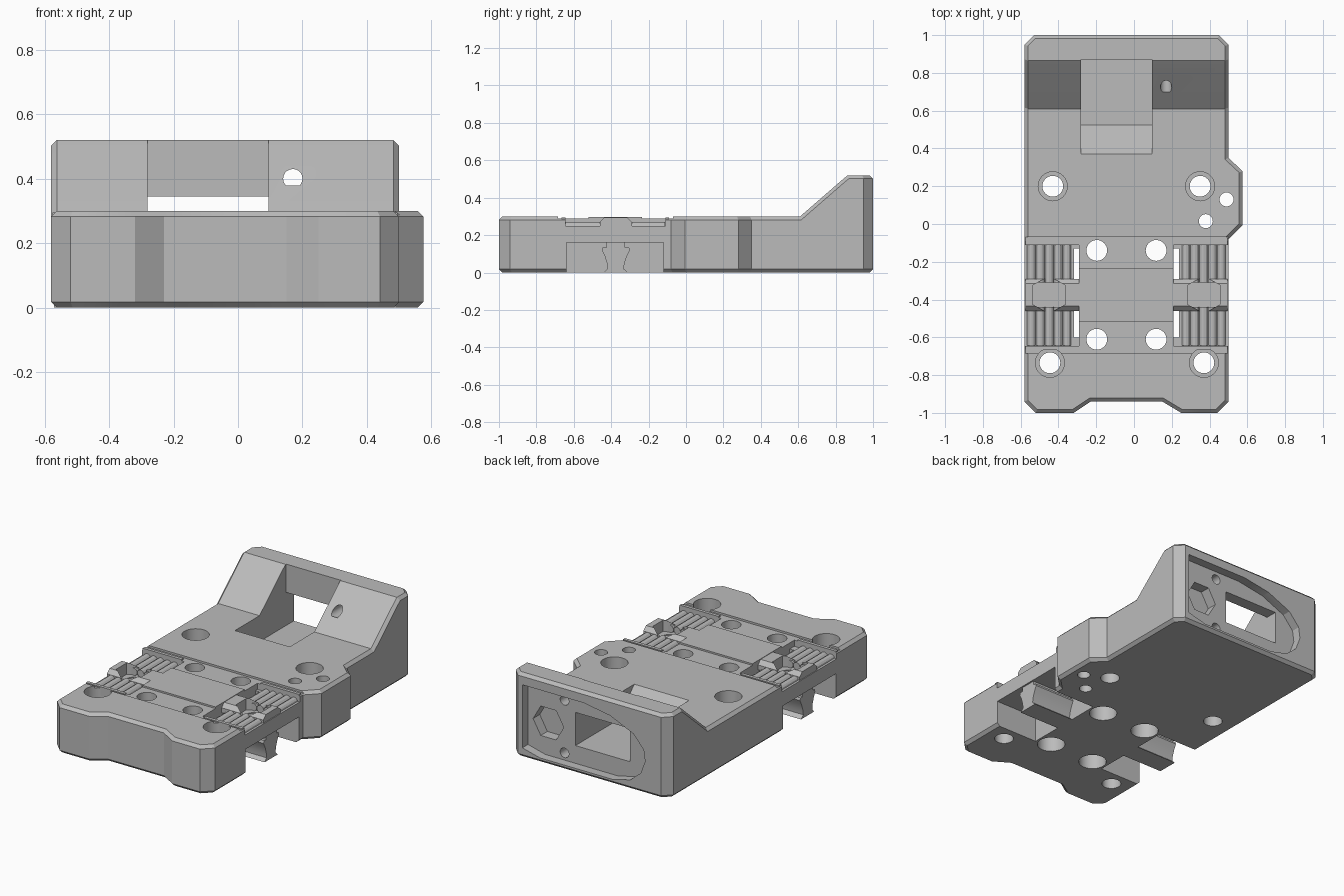
import bpy, bmesh, math

if "Cube" in bpy.data.objects:
    bpy.data.objects.remove(bpy.data.objects["Cube"])

CX = -0.04    # centre line of the main block
CY = -0.375   # centre line of the belt clamps

grey = bpy.data.materials.new("plastic_grey")
grey.use_nodes = True
COLOUR = (0.5, 0.5, 0.5, 1)
grey.diffuse_color = COLOUR
grey.node_tree.nodes["Principled BSDF"].inputs["Base Color"].default_value = COLOUR


def prism(name, pts, axis, a, b):
    """Extrude a 2D outline from a to b along the x, y or z axis."""
    place = {"x": lambda p, t: (t, p[0], p[1]),
             "y": lambda p, t: (p[0], t, p[1]),
             "z": lambda p, t: (p[0], p[1], t)}[axis]
    bm = bmesh.new()
    low = [bm.verts.new(place(p, a)) for p in pts]
    high = [bm.verts.new(place(p, b)) for p in pts]
    bm.faces.new(low)
    bm.faces.new(high)
    n = len(pts)
    for i in range(n):
        j = (i + 1) % n
        bm.faces.new((low[i], low[j], high[j], high[i]))
    bmesh.ops.recalc_face_normals(bm, faces=bm.faces)
    me = bpy.data.meshes.new(name)
    bm.to_mesh(me)
    bm.free()
    me.materials.append(grey)
    ob = bpy.data.objects.new(name, me)
    bpy.context.collection.objects.link(ob)
    return ob


def box(name, x, y, z):
    return prism(name, [(x[0], y[0]), (x[1], y[0]), (x[1], y[1]), (x[0], y[1])], "z", *z)


def ring(u, v, r, n=32, turn=0.0):
    return [(u + r * math.cos(turn + math.tau * i / n),
             v + r * math.sin(turn + math.tau * i / n)) for i in range(n)]


def apply(ob, mod):
    bpy.context.view_layer.objects.active = ob
    bpy.ops.object.modifier_apply(modifier=mod.name)


def combine(ob, tool, op):
    mod = ob.modifiers.new("bool", "BOOLEAN")
    mod.operation, mod.solver, mod.object = op, "EXACT", tool
    apply(ob, mod)
    bpy.data.objects.remove(tool)


def cut(tool):
    combine(body, tool, "DIFFERENCE")


def side(s, inner, outer):
    return sorted((CX + s * inner, CX + s * outer))


# Main block: side profile intersected with the plan outline
profile = [(-1, 0), (-1, .3), (.61, .3), (.84, .5), (.865, .52), (1.0, .52), (1.0, 0)]
body = prism("carriage_body", profile, "x", -.7, .7)
plan = [(-.58, -.94), (-.52, -1), (-.32, -1), (-.23, -.94), (.15, -.94), (.25, -1),
        (.44, -1), (.5, -.94), (.5, -.08), (.575, -.005), (.575, .28), (.5, .35),
        (.5, .95), (.45, 1), (-.53, 1), (-.58, .95)]
combine(body, prism("plan", plan, "z", -.1, .7), "INTERSECT")
bevel = body.modifiers.new("bevel", "BEVEL")
bevel.width, bevel.segments, bevel.limit_method = .018, 1, "ANGLE"
bevel.angle_limit = math.radians(60)
apply(body, bevel)

# Rear slot with sloping floor, and its window through the back wall
cut(prism("slot", [(.36, .31), (.525, .14), (.87, .14), (.87, .6), (.36, .6)], "x", -.28, .095))
cut(box("window", (-.28, .095), (.8, 1.1), (.14, .345)))

# Back recess, nut pocket and screw holes
recess = [(.42, .06), (.42, .45), (.0, .45), (-.18, .42), (-.34, .35), (-.41, .27),
          (-.42, .2), (-.39, .12), (-.32, .06), (-.2, .03), (.3, .03)]
cut(prism("recess", recess, "y", .945, 1.1))
cut(prism("nut_pocket", ring(.28, .23, .105, 6), "y", .88, 1.0))
for z in (.075, .4):
    cut(prism("back_screw", ring(.17, z, .03, 20), "y", .7, 1.0))

# Shallow centre recess with a raised middle pad
cut(box("deck", (-.7, .7), (-.685, -.07), (.288, .4)))
pad = box("centre_pad", (CX - .25, CX + .25), (-.52, -.235), (.2, .298))
combine(body, pad, "UNION")

# Belt channels on both sides
for s in (-1, 1):
    cut(box("channel", side(s, .25, .6), (-.645, -.11), (.25, .4)))
    cut(box("notch", side(s, .25, .6), (-.64, -.12), (-.1, .16)))
    for y in ((-.6, -.44), (-.31, -.13)):
        cut(box("gap", side(s, .25, .278), y, (.1, .3)))

# Mounting holes with counterbores
for x, y in ((-.43, .2), (.35, .2), (-.445, -.735), (.37, -.735)):
    cut(prism("bolt_hole", ring(x, y, .055), "z", -.1, .4))
    cut(prism("counterbore", ring(x, y, .077), "z", .2, .4))
for x in (CX - .157, CX + .157):
    for y in (-.14, -.61):
        cut(prism("rail_hole", ring(x, y, .055), "z", -.1, .4))
        cut(prism("rail_counterbore", ring(x, y, .08), "z", -.1, .15))
for x, y in ((.49, .13), (.38, .015)):
    cut(prism("small_hole", ring(x, y, .037, 24), "z", -.1, .4))

# Belt clamps: ridges, cross block with nut pocket, and hanging foot
foot = [(-.065, 0), (-.045, .02), (-.048, .05), (-.06, .09), (-.075, .12), (-.07, .135),
        (-.05, .135), (-.05, .165), (.05, .165), (.05, .135), (.07, .135), (.075, .12),
        (.06, .09), (.046, .05), (.042, .02), (.065, 0)]
foot = [(CY + y, z) for y, z in foot]
parts = [body]
for s, label in ((-1, "right"), (1, "left")):
    for i in range(5):
        for a, b in ((-.644, -.44), (-.31, -.111)):
            parts.append(prism(label + "_belt_ridge", ring(CX + s * (.315 + .047 * i), .247, .023, 12),
                               "y", a, b))
    block = prism(label + "_clamp_block", [(CY - .085, .24), (CY - .085, .27), (CY - .06, .295),
                                           (CY + .06, .295), (CY + .085, .27), (CY + .085, .24)],
                  "x", *side(s, .25, .535))
    hexagon = ring(CX + s * .41, CY, .1, 6, math.pi / 6)
    combine(block, prism("block_pocket", hexagon, "z", .1, .4), "DIFFERENCE")
    parts.append(block)
    cut(prism("body_pocket", hexagon, "z", .225, .4))
    cut(prism("pocket_circle", ring(CX + s * .41, CY, .055), "z", .219, .3))
    parts.append(prism(label + "_clamp_foot", foot, "x", *side(s, .25, .53)))
    # Lips at both ends of the channel
    for y in ((-.665, -.645), (-.11, -.09)):
        parts.append(box(label + "_channel_lip", side(s, .27, .535), y, (.24, .295)))

# Smooth round surfaces, sharp edges kept
bpy.ops.object.select_all(action="DESELECT")
for ob in parts:
    ob.select_set(True)
bpy.context.view_layer.objects.active = body
bpy.ops.object.shade_smooth_by_angle(angle=math.radians(25))
